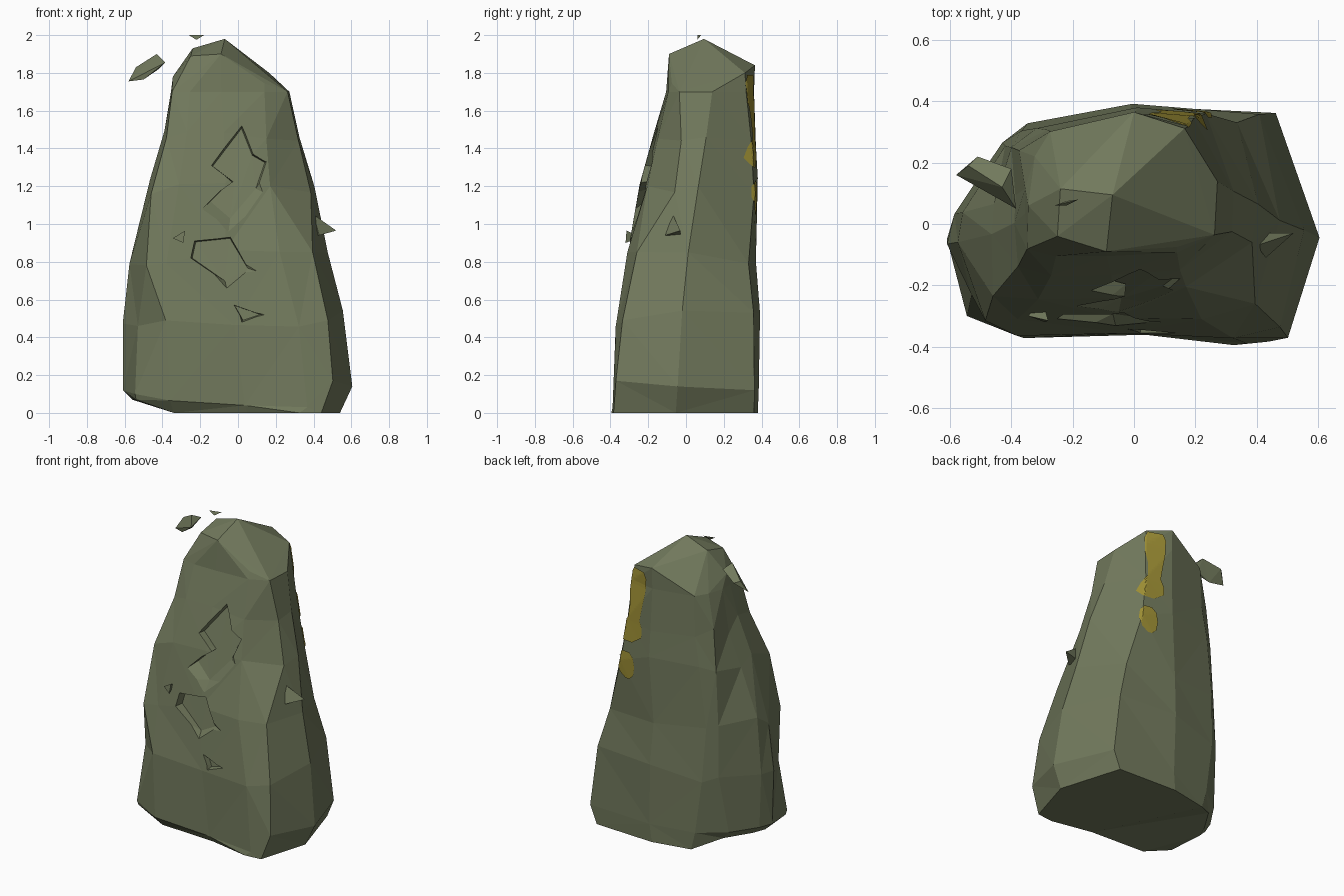
import bpy, bmesh, math, random
from mathutils import Vector
from mathutils.bvhtree import BVHTree

cube = bpy.data.objects.get("Cube")
if cube:
    bpy.data.objects.remove(cube, do_unlink=True)
random.seed(4)


def material(name, rgb):
    m = bpy.data.materials.new(name)
    m.use_nodes = True
    m.diffuse_color = (*rgb, 1)
    bsdf = m.node_tree.nodes["Principled BSDF"]
    bsdf.inputs["Base Color"].default_value = (*rgb, 1)
    bsdf.inputs["Roughness"].default_value = 0.9
    return m


stone = material("moss grey stone", (0.165, 0.19, 0.107))
ochre = material("ochre lichen", (0.34, 0.275, 0.035))


def make_object(name, bm, mat):
    bmesh.ops.recalc_face_normals(bm, faces=bm.faces)
    mesh = bpy.data.meshes.new(name)
    bm.to_mesh(mesh)
    bm.free()
    mesh.materials.append(mat)
    obj = bpy.data.objects.new(name, mesh)
    bpy.context.collection.objects.link(obj)
    return obj


def hull(name, points):
    bm = bmesh.new()
    for p in points:
        bm.verts.new(p)
    bmesh.ops.convex_hull(bm, input=bm.verts)
    return make_object(name, bm, stone)


# Boulder: broad base outline blends into a narrow crown outline
base = [(-1, -.1), (-.9, -.78), (-.58, -.95), (.08, -.92), (.61, -1), (.82, -.97),
        (1, -.12), (.77, .95), (0, 1), (-.47, .87), (-.75, .55), (-.94, .12)]
crown = [(-1, -.4), (-.98, -.9), (-.68, -1), (-.15, -1), (.58, -.95), (.97, -.7),
         (1, .05), (.7, .82), (.13, 1), (-.74, .75), (-.9, .4), (-1, -.05)]
# height, left, right, front, back
levels = [(0, -.56, .54, -.395, .38), (.12, -.61, .605, -.39, .385),
          (.5, -.61, .555, -.378, .392), (.82, -.575, .475, -.32, .37),
          (1.2, -.465, .405, -.25, .38), (1.45, -.39, .325, -.17, .37),
          (1.7, -.355, .272, -.105, .36)]
# ridges that leave the blended outline: column -> {level: (x, y)}
ridges = {
    1: {0: (-.54, -.29), 1: (-.545, -.3), 2: (-.53, -.23), 3: (-.485, -.315), 4: (-.46, -.235)},
    2: {0: (-.34, -.32)},
    3: {0: (.05, -.34)},
    4: {3: (.22, -.31), 4: (.17, -.205), 5: (.15, -.15)},
    5: {3: (.395, -.26), 4: (.385, -.06), 5: (.32, -.025)},
    7: {4: (.235, .36), 5: (.195, .345)},
    10: {2: (-.43, .265), 3: (-.42, .255), 4: (-.4, .25), 5: (-.375, .24)},
}
foot_heights = {1: .1, 2: .065, 3: .04, 4: .03, 5: .17, 6: .14}
bm = bmesh.new()
rings = []
for i, (z, left, right, front, back) in enumerate(levels):
    t = z / levels[-1][0]
    ring = []
    for col, (b, c) in enumerate(zip(base, crown)):
        u, v = Vector(b).lerp(Vector(c), t)
        x = (left + right) / 2 + u * (right - left) / 2
        y = (front + back) / 2 + v * (back - front) / 2
        x, y = ridges.get(col, {}).get(i, (x, y))
        h = z
        if i == 0 and x < -.4:
            h = .07
        elif i == 1:
            h = foot_heights.get(col, z)
        elif 1 < i < len(levels) - 1:
            h += random.uniform(-.05, .05)
        ring.append(bm.verts.new((x, y, h)))
    rings.append(ring)
n = len(base)
for low, high in zip(rings, rings[1:]):
    for i in range(n):
        j = (i + 1) % n
        bm.faces.new((low[i], low[j], high[j], high[i]))
bm.faces.new(rings[0][::-1])

# Domed crown, wrapped over the last ring
peaks = [(-.07, .095, 1.98), (-.24, .115, 1.93), (-.25, -.04, 1.89), (-.09, -.09, 1.9),
         (.14, -.075, 1.745), (0, .365, 1.84), (.165, .312, 1.8), (-.345, .06, 1.78)]
top = rings[-1] + [bm.verts.new(p) for p in peaks]
bmesh.ops.convex_hull(bm, input=top)
inner = [f for f in bm.faces if all(v in rings[-1] for v in f.verts)]
bmesh.ops.delete(bm, geom=inner, context='FACES_ONLY')
bmesh.ops.holes_fill(bm, edges=[e for e in bm.edges if e.is_boundary])
bmesh.ops.triangulate(bm, faces=bm.faces, quad_method='SHORT_EDGE')
boulder = make_object("boulder", bm, stone)
bpy.context.view_layer.update()
plain = BVHTree.FromObject(boulder, bpy.context.evaluated_depsgraph_get())


# Chipped scars: steep along the upper left, sloped ledge below, running out to the right
def scar_cutter(name, outline, depth):
    cx = sum(p[0] for p in outline) / len(outline)
    cz = sum(p[1] for p in outline) / len(outline)
    bm = bmesh.new()
    outer, floor = [], []
    for x, z in outline:
        y = plain.ray_cast(Vector((x, -2, z)), Vector((0, 1, 0)))[0].y
        weight = min(1, max(.2, .75 + 3 * (cx - x)))
        inset = .25 if z < cz else .05
        # the wall passes through the stone surface exactly at the outline
        slope = inset * .08 / (depth * weight)
        outer.append(bm.verts.new((x + (x - cx) * slope, y - .08, z + (z - cz) * slope)))
        floor.append(bm.verts.new((x + (cx - x) * inset, y + depth * weight,
                                   z + (cz - z) * inset)))
    bm.faces.new(outer)
    bm.faces.new(floor[::-1])
    for i in range(len(outline)):
        j = (i + 1) % len(outline)
        bm.faces.new((outer[i], floor[i], floor[j], outer[j]))
    bmesh.ops.triangulate(bm, faces=bm.faces)
    obj = make_object(name, bm, stone)
    obj.hide_render = True
    obj.hide_viewport = True
    return obj


scars = {
    "upper_scar": ([(-.14, 1.31), (.02, 1.52), (.08, 1.37), (.15, 1.33), (.13, 1.17),
                    (-.05, .96), (-.19, 1.08), (-.1, 1.17), (-.03, 1.22)], .05),
    "middle_scar": ([(-.25, .82), (-.23, .91), (-.04, .93), (.1, .75), (-.06, .66)], .06),
    "lower_scar": ([(-.02, .57), (.14, .52), (.02, .48)], .045),
}
for name, (outline, depth) in scars.items():
    mod = boulder.modifiers.new(name, 'BOOLEAN')
    mod.operation = 'DIFFERENCE'
    mod.solver = 'EXACT'
    mod.object = scar_cutter(name + "_cutter", outline, depth)

# Loose flakes and splinters
hull("floating_flake", [(-.58, .16, 1.755), (-.54, .19, 1.83), (-.51, .22, 1.82),
                        (-.43, .12, 1.9), (-.4, .18, 1.87), (-.385, .05, 1.855),
                        (-.42, .11, 1.82), (-.5, .12, 1.765)])
hull("top_flake", [(-.26, .06, 2), (-.18, .08, 2), (-.22, .06, 1.975), (-.22, .075, 1.995)])
hull("side_splinter", [(.52, -.03, .965), (.4, -.07, 1.05), (.43, -.11, .94), (.38, -.03, .93)])
hull("front_splinter", [(-.28, -.315, .965), (-.345, -.3, .925),
                        (-.29, -.32, .9), (-.3, -.24, .93)])

# Lichen streaks draped over the rear ridge as thin skins
inward = Vector((-.45, -1, 0)).normalized()
across = Vector((1, -.45, 0)).normalized()


def lichen(name, rows, columns=12, steps=5):
    bm = bmesh.new()
    previous = None
    spans = [Vector(a).lerp(Vector(b), k / steps)
             for a, b in zip(rows, rows[1:]) for k in range(steps)] + [Vector(rows[-1])]
    for z, centre, half in spans:
        row = []
        for k in range(columns + 1):
            s = centre + half * (2 * k / columns - 1)
            start = Vector((.15, .36, z)) + across * s - inward
            hit = plain.ray_cast(start, inward)[0]
            row.append(bm.verts.new((hit or start + inward) - inward * .008))
        if previous:
            for k in range(columns):
                bm.faces.new((previous[k], previous[k + 1], row[k + 1], row[k]))
        previous = row
    obj = make_object(name, bm, ochre)
    # keep the open skin facing away from the stone
    if sum(p.normal.dot(inward) for p in obj.data.polygons) > 0:
        obj.data.flip_normals()


lichen("lichen_streak", [(1.79, -.025, .05), (1.75, -.025, .07), (1.64, -.02, .068),
                         (1.55, -.02, .05), (1.46, -.01, .045), (1.41, 0, .075),
                         (1.35, .015, .09), (1.3, .03, .035)])
lichen("lichen_spot", [(1.23, .035, .025), (1.2, .035, .055), (1.14, .035, .065),
                       (1.08, .03, .05), (1.05, .025, .015)])
